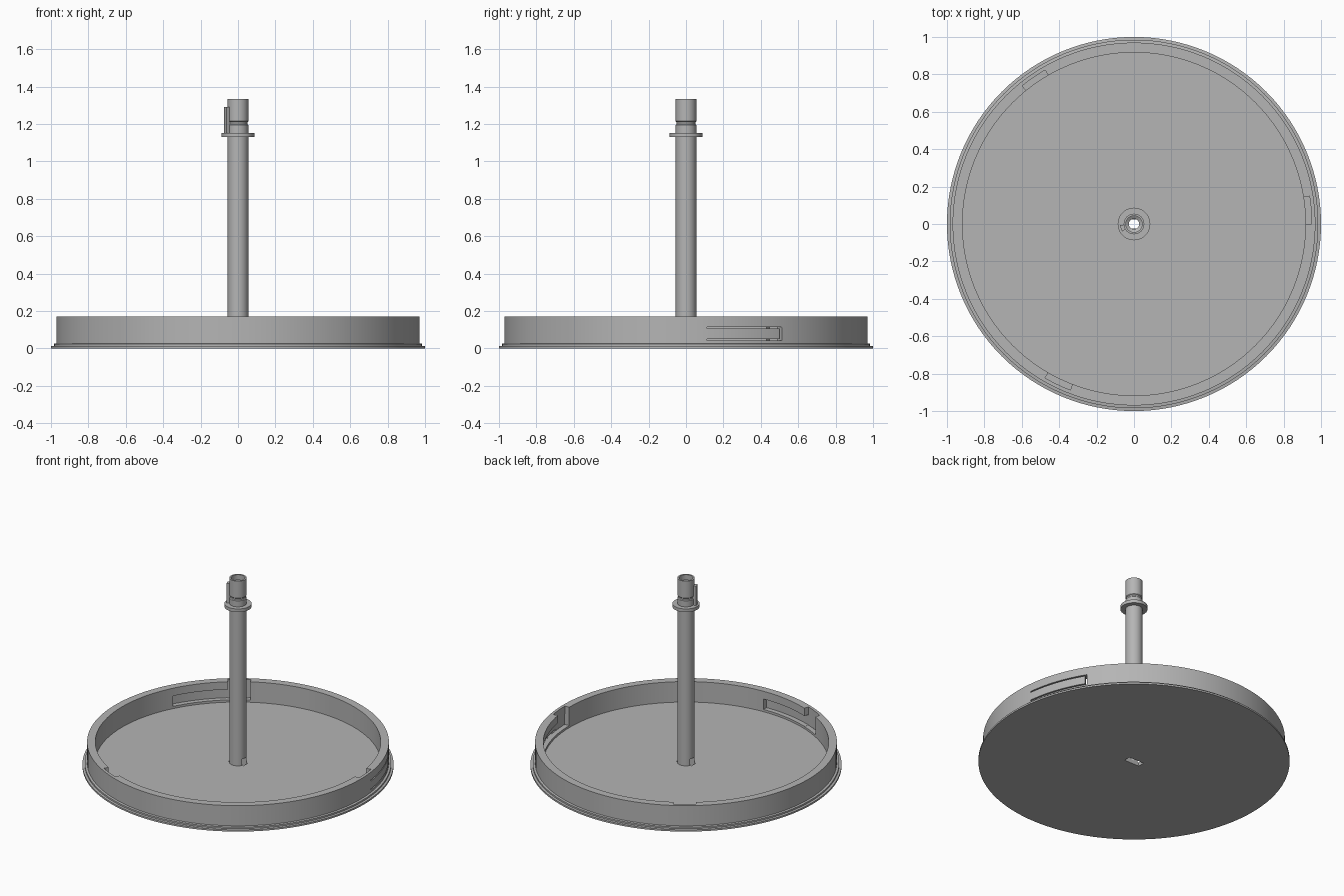
import bpy, bmesh
from math import radians, cos, sin, tau
from mathutils import Vector, Matrix

default = bpy.data.objects.get("Cube")
if default:
    bpy.data.objects.remove(default, do_unlink=True)

grey = bpy.data.materials.new("mid_grey")
grey.use_nodes = True
grey.diffuse_color = (0.46, 0.46, 0.46, 1)
grey.node_tree.nodes["Principled BSDF"].inputs["Base Color"].default_value = grey.diffuse_color


def finish(name, bm):
    bmesh.ops.remove_doubles(bm, verts=bm.verts, dist=1e-5)
    bmesh.ops.recalc_face_normals(bm, faces=bm.faces)
    mesh = bpy.data.meshes.new(name)
    bm.to_mesh(mesh)
    bm.free()
    mesh.materials.append(grey)
    obj = bpy.data.objects.new(name, mesh)
    bpy.context.collection.objects.link(obj)
    return obj


def lathe(name, profile, steps):
    """Spin a closed (radius, height) outline around z."""
    bm = bmesh.new()
    verts = [bm.verts.new((r, 0, z)) for r, z in profile]
    edges = []
    for a, b in zip(verts, verts[1:] + verts[:1]):
        if a.co.x + b.co.x > 0:
            edges.append(bm.edges.new((a, b)))
    bmesh.ops.spin(bm, geom=verts + edges, cent=(0, 0, 0), axis=(0, 0, 1),
                   angle=tau, steps=steps, use_merge=False)
    return finish(name, bm)


def sector(name, r0, r1, a0, a1, z0, z1, steps=16):
    """Solid arc block between two radii, angles and heights."""
    angles = [radians(a0 + (a1 - a0) * i / steps) for i in range(steps + 1)]
    outline = [(r1 * cos(a), r1 * sin(a)) for a in angles]
    outline += [(r0 * cos(a), r0 * sin(a)) for a in reversed(angles)]
    bm = bmesh.new()
    face = bm.faces.new([bm.verts.new((x, y, z0)) for x, y in outline])
    extruded = bmesh.ops.extrude_face_region(bm, geom=[face])["geom"]
    top = [v for v in extruded if isinstance(v, bmesh.types.BMVert)]
    bmesh.ops.translate(bm, verts=top, vec=(0, 0, z1 - z0))
    return finish(name, bm)


def block(name, size, centre):
    bm = bmesh.new()
    bmesh.ops.create_cube(bm, size=1, matrix=Matrix.Translation(centre) @ Matrix.Diagonal((*size, 1)))
    return finish(name, bm)


def cut(obj, cutter):
    cutter.hide_render = True
    mod = obj.modifiers.new("cut", "BOOLEAN")
    mod.operation = "DIFFERENCE"
    mod.solver = "EXACT"
    mod.object = cutter
    bpy.context.view_layer.objects.active = obj
    bpy.ops.object.modifier_apply(modifier=mod.name)
    bpy.data.objects.remove(cutter, do_unlink=True)


FLOOR, RIM, INNER, OUTER = 0.025, 0.17, 0.917, 0.97

# Round tray with a stepped flange and upright wall
tray = lathe("tray", [(0, 0), (1, 0), (1, 0.012), (0.985, 0.014), (0.985, 0.025), (OUTER, 0.027),
                      (OUTER, RIM), (INNER, RIM), (INNER, FLOOR), (0, FLOOR)], 128)

# Three bayonet channels inside the wall, each open at the rim
for start in (0, 120, 240):
    cut(tray, sector("entry_cutter", 0.9, 0.95, start, start + 9, 0.04, RIM + 0.05))
    cut(tray, sector("channel_cutter", 0.9, 0.951, start + 0.1, start + 32, 0.041, 0.115))

# Thin U-shaped slit freeing one springy latch
for a0, a1, z0, z1 in ((6.7, 31.8, 0.042, 0.05), (6.7, 31.8, 0.106, 0.114), (31, 31.9, 0.043, 0.113)):
    cut(tray, sector("slit_cutter", 0.93, 1.02, a0, a1, z0, z1))

# Hollow post with a small neck groove and a wider mouth
post = lathe("post", [(0.028, 0.01), (0.055, 0.01), (0.055, 1.195), (0.05, 1.2), (0.05, 1.21),
                      (0.055, 1.215), (0.055, 1.335), (0.044, 1.335), (0.044, 1.3), (0.028, 1.29)], 48)

# Keyway through the floor and the foot of the post
for part in (tray, post):
    cut(part, block("keyway_cutter", (0.118, 0.048, 0.2), (0, 0, -0.03)))

# Stop collar and locating key near the top of the post
collar = lathe("collar", [(0.05, 1.13), (0.087, 1.13), (0.087, 1.153), (0.05, 1.153)], 48)
key = sector("locating_key", 0.049, 0.074, 184, 212, 1.15, 1.29, 8)

for obj in bpy.context.view_layer.objects:
    obj.select_set(obj in (tray, post, collar, key))
bpy.context.view_layer.objects.active = tray
bpy.ops.object.shade_smooth_by_angle(angle=radians(30))
